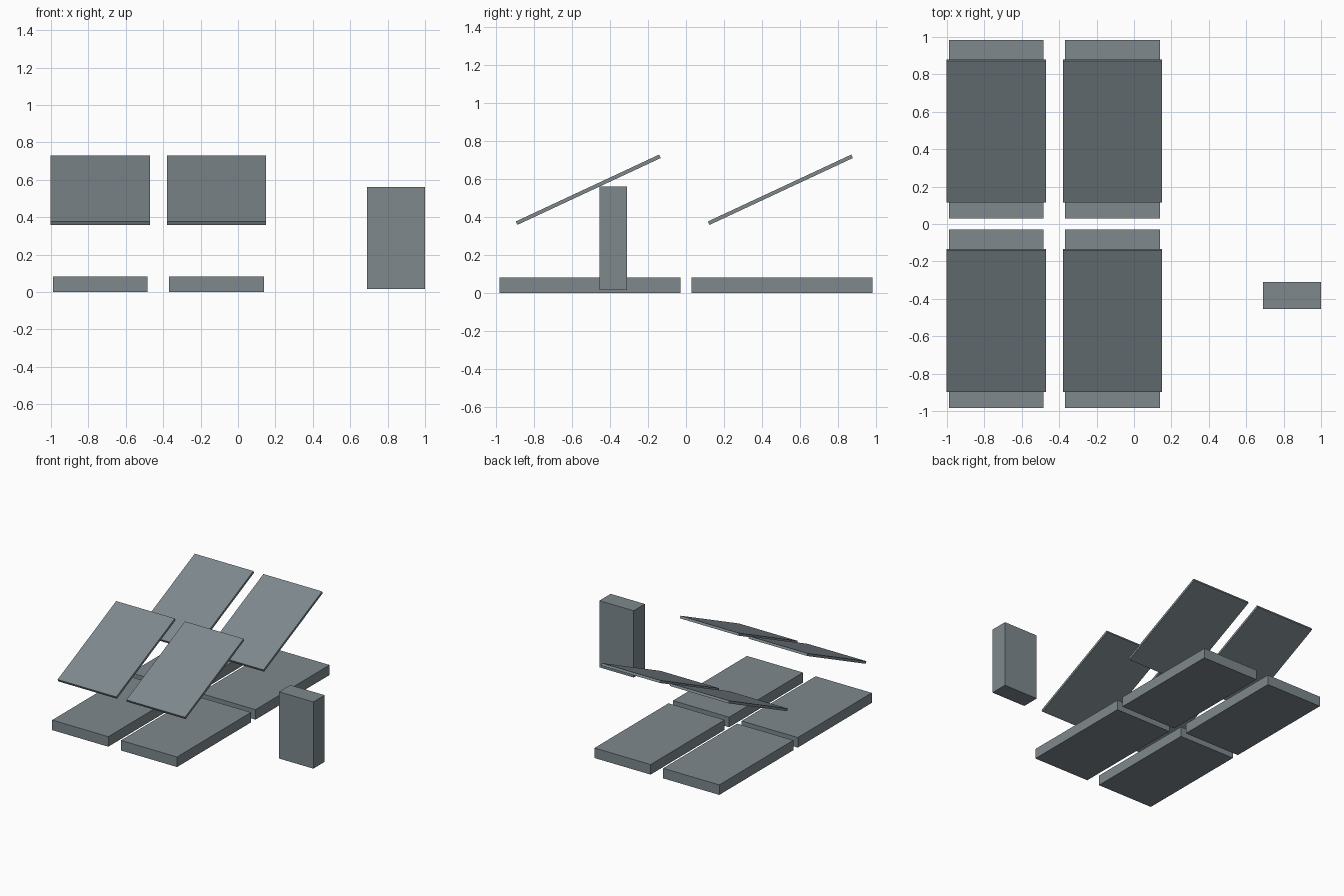
import bpy, bmesh, math
from mathutils import Matrix

if "Cube" in bpy.data.objects:
    bpy.data.objects.remove(bpy.data.objects["Cube"])

# One slate grey for every part
grey = bpy.data.materials.new("slate_grey")
grey.diffuse_color = (0.21, 0.25, 0.27, 1.0)
grey.use_nodes = True
grey.node_tree.nodes["Principled BSDF"].inputs["Base Color"].default_value = grey.diffuse_color


def box(name, centre, size, tilt=0.0):
    """Flat-faced box, optionally tilted about the x axis."""
    mesh = bpy.data.meshes.new(name)
    bm = bmesh.new()
    bmesh.ops.create_cube(bm, size=1.0, matrix=Matrix.Diagonal((*size, 1.0)))
    bm.to_mesh(mesh)
    bm.free()
    mesh.materials.append(grey)
    obj = bpy.data.objects.new(name, mesh)
    obj.location = centre
    obj.rotation_euler.x = tilt
    bpy.context.scene.collection.objects.link(obj)
    return obj


# Two by two array: a ground slab with a tilted panel above each one
for row, y in (("front", -0.5065), ("back", 0.5065)):
    for side, x in (("left", -0.7365), ("right", -0.1155)):
        box(f"{row}_{side}_slab", (x, y, 0.041), (0.507, 0.955, 0.082))
        box(f"{row}_{side}_panel", (x, y - 0.009, 0.544),
            (0.53, 0.834, 0.02), math.radians(25))

# Upright cabinet standing beside the array
box("cabinet", (0.845, -0.383, 0.288), (0.31, 0.145, 0.545))
